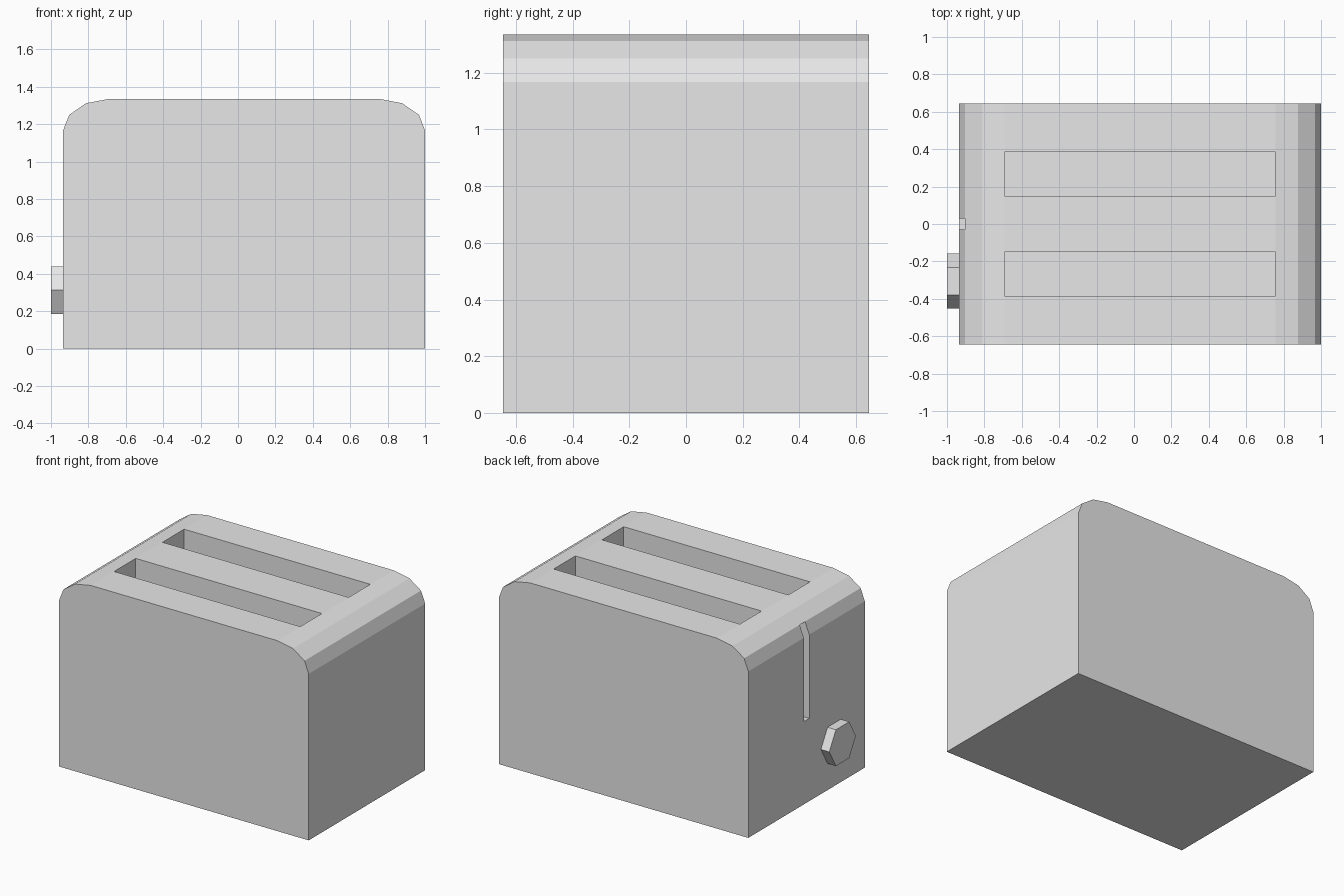
import bpy, bmesh
from math import pi
from mathutils import Matrix

if "Cube" in bpy.data.objects:
    bpy.data.objects.remove(bpy.data.objects["Cube"], do_unlink=True)

# One grey for the whole model
grey = bpy.data.materials.new("light_grey")
grey.use_nodes = True
grey.diffuse_color = (0.8, 0.8, 0.8, 1)
grey.node_tree.nodes["Principled BSDF"].inputs["Base Color"].default_value = (0.8, 0.8, 0.8, 1)


def make_object(name, bm):
    bmesh.ops.recalc_face_normals(bm, faces=bm.faces)
    mesh = bpy.data.meshes.new(name)
    bm.to_mesh(mesh)
    bm.free()
    mesh.materials.append(grey)
    obj = bpy.data.objects.new(name, mesh)
    bpy.context.collection.objects.link(obj)
    return obj


def add_box(bm, low, high):
    size = [b - a for a, b in zip(low, high)]
    centre = [(a + b) / 2 for a, b in zip(low, high)]
    bmesh.ops.create_cube(bm, matrix=Matrix.Translation(centre) @ Matrix.Diagonal((*size, 1)))


MID_X, HALF_Y = 0.0325, 0.645

# Body: half profile mirrored about its middle, extruded front to back
half = [(0.9675, 0), (0.9675, 1.167), (0.935, 1.25), (0.845, 1.312), (0.725, 1.335)]
profile = half + [(-x, z) for x, z in reversed(half)]
bm = bmesh.new()
face = bm.faces.new([bm.verts.new((MID_X + x, -HALF_Y, z)) for x, z in profile])
side = bmesh.ops.extrude_face_region(bm, geom=[face])
bmesh.ops.translate(bm, vec=(0, 2 * HALF_Y, 0),
                    verts=[v for v in side["geom"] if isinstance(v, bmesh.types.BMVert)])
body = make_object("body", bm)

# Cutter for the two bread slots and the lever slot
bm = bmesh.new()
for y in (-0.268, 0.268):
    add_box(bm, (MID_X - 0.722, y - 0.12, 0.4), (MID_X + 0.722, y + 0.12, 1.5))
add_box(bm, (-1.1, -0.03, 0.58), (-0.83, 0.03, 1.25))
cutter = make_object("slot_cutter", bm)
cutter.hide_render = True

cut = body.modifiers.new("slots", "BOOLEAN")
cut.operation = "DIFFERENCE"
cut.solver = "EXACT"
cut.object = cutter
bpy.context.view_layer.objects.active = body
bpy.ops.object.modifier_apply(modifier=cut.name)
bpy.data.objects.remove(cutter, do_unlink=True)

# Hexagonal browning knob on the right side
bm = bmesh.new()
bmesh.ops.create_cone(bm, cap_ends=True, segments=6, radius1=0.147, radius2=0.147, depth=0.07,
                      matrix=Matrix.Translation((-0.965, -0.306, 0.313))
                      @ Matrix.Rotation(pi / 2, 4, "Y"))
# Keep one pair of corners level with the knob centre
if max(v.co.z for v in bm.verts) > 0.313 + 0.14:
    bmesh.ops.rotate(bm, verts=bm.verts, cent=(-0.965, -0.306, 0.313),
                     matrix=Matrix.Rotation(pi / 6, 3, "X"))
knob = make_object("browning_knob", bm)
